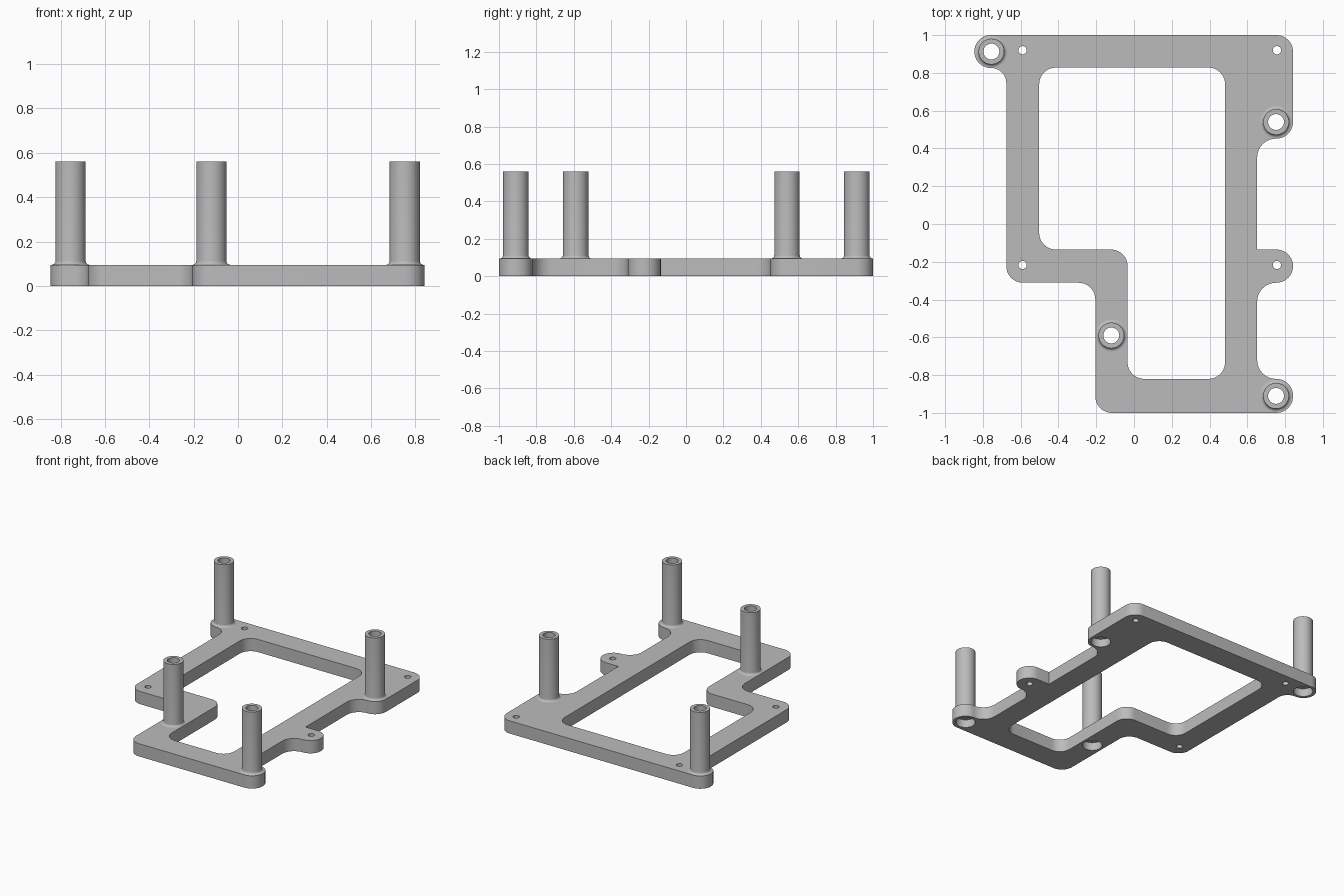
import bpy, bmesh, math
from mathutils import Vector

if "Cube" in bpy.data.objects:
    bpy.data.objects.remove(bpy.data.objects["Cube"])

PLATE_TOP = 0.095
R = 0.088          # common corner radius
POSTS = [(-0.755, 0.913), (0.752, 0.54), (-0.12, -0.59), (0.752, -0.91)]
SCREW_HOLES = [(-0.59, 0.92), (0.757, 0.92), (-0.59, -0.217), (0.757, -0.217)]

grey = bpy.data.materials.new("light_grey")
grey.diffuse_color = (0.5, 0.5, 0.5, 1)
grey.use_nodes = True
grey.node_tree.nodes["Principled BSDF"].inputs["Base Color"].default_value = grey.diffuse_color


def rounded(corners, steps=10):
    """Outline through (x, y, radius) corners with filleted bends."""
    pts = []
    n = len(corners)
    for i, (x, y, r) in enumerate(corners):
        p = Vector((x, y))
        if r == 0:
            pts.append(p)
            continue
        a = (Vector(corners[i - 1][:2]) - p).normalized()
        b = (Vector(corners[(i + 1) % n][:2]) - p).normalized()
        c = p + (a + b) * r
        for k in range(steps + 1):
            t = k / steps * math.pi / 2
            pts.append(c - b * r * math.cos(t) - a * r * math.sin(t))
    return pts


def circle(x, y, r, n=32):
    return [Vector((x + r * math.cos(2 * math.pi * k / n),
                    y + r * math.sin(2 * math.pi * k / n))) for k in range(n)]


def finish(bm, name):
    bmesh.ops.remove_doubles(bm, verts=bm.verts, dist=1e-5)
    bmesh.ops.recalc_face_normals(bm, faces=bm.faces)
    me = bpy.data.meshes.new(name)
    bm.to_mesh(me)
    bm.free()
    me.materials.append(grey)
    ob = bpy.data.objects.new(name, me)
    bpy.context.collection.objects.link(ob)
    bpy.ops.object.select_all(action='DESELECT')
    ob.select_set(True)
    bpy.context.view_layer.objects.active = ob
    bpy.ops.object.shade_smooth_by_angle(angle=math.radians(35))
    return ob


# Frame plate: outer outline, window and holes, extruded
outer = rounded([
    (0.842, 1.0, R), (0.842, 0.452, R), (0.652, 0.452, 0.1),
    (0.652, -0.135, 0), (0.842, -0.135, R), (0.842, -0.311, R),
    (0.652, -0.311, 0.1), (0.652, -0.82, 0.1), (0.842, -0.82, R),
    (0.842, -1.0, R), (-0.205, -1.0, R), (-0.205, -0.311, R),
    (-0.676, -0.311, R), (-0.676, 0.826, 0.08), (-0.845, 0.826, 0.086),
    (-0.845, 1.0, 0.086)])
window = rounded([
    (-0.502, 0.828, R), (0.482, 0.828, R), (0.482, -0.82, R),
    (-0.034, -0.82, R), (-0.034, -0.135, R), (-0.502, -0.135, R)])
loops = [outer, window]
loops += [circle(x, y, 0.067, 48) for x, y in POSTS]
loops += [circle(x, y, 0.022, 24) for x, y in SCREW_HOLES]

cu = bpy.data.curves.new("plate_outline", 'CURVE')
cu.dimensions = '2D'
cu.fill_mode = 'BOTH'
cu.extrude = PLATE_TOP / 2
for pts in loops:
    sp = cu.splines.new('POLY')
    sp.points.add(len(pts) - 1)
    for q, p in zip(sp.points, pts):
        q.co = (p.x, p.y, 0, 1)
    sp.use_cyclic_u = True
tmp = bpy.data.objects.new("plate_outline", cu)
bpy.context.collection.objects.link(tmp)
dg = bpy.context.evaluated_depsgraph_get()
mesh = bpy.data.meshes.new_from_object(tmp.evaluated_get(dg))
bm = bmesh.new()
bm.from_mesh(mesh)
bmesh.ops.translate(bm, verts=bm.verts, vec=(0, 0, PLATE_TOP / 2))
bpy.data.objects.remove(tmp)
bpy.data.meshes.remove(mesh)
finish(bm, "frame_plate")

# Hollow standoffs: lathed tube with a flared foot and a wider recess below
profile = [(0.067, 0.06), (0.042, 0.06), (0.042, 0.56), (0.068, 0.56)]
for k in range(7):
    t = k / 6 * math.pi / 2
    profile.append((0.085 - 0.017 * math.cos(t), PLATE_TOP + 0.017 * (1 - math.sin(t))))
for i, (x, y) in enumerate(POSTS):
    bm = bmesh.new()
    vs = [bm.verts.new((x + r, y, z)) for r, z in profile]
    es = [bm.edges.new(e) for e in zip(vs, vs[1:])]
    bmesh.ops.spin(bm, geom=vs + es, cent=(x, y, 0), axis=(0, 0, 1),
                   angle=2 * math.pi, steps=48, use_duplicate=False)
    finish(bm, f"standoff_{i + 1}")
